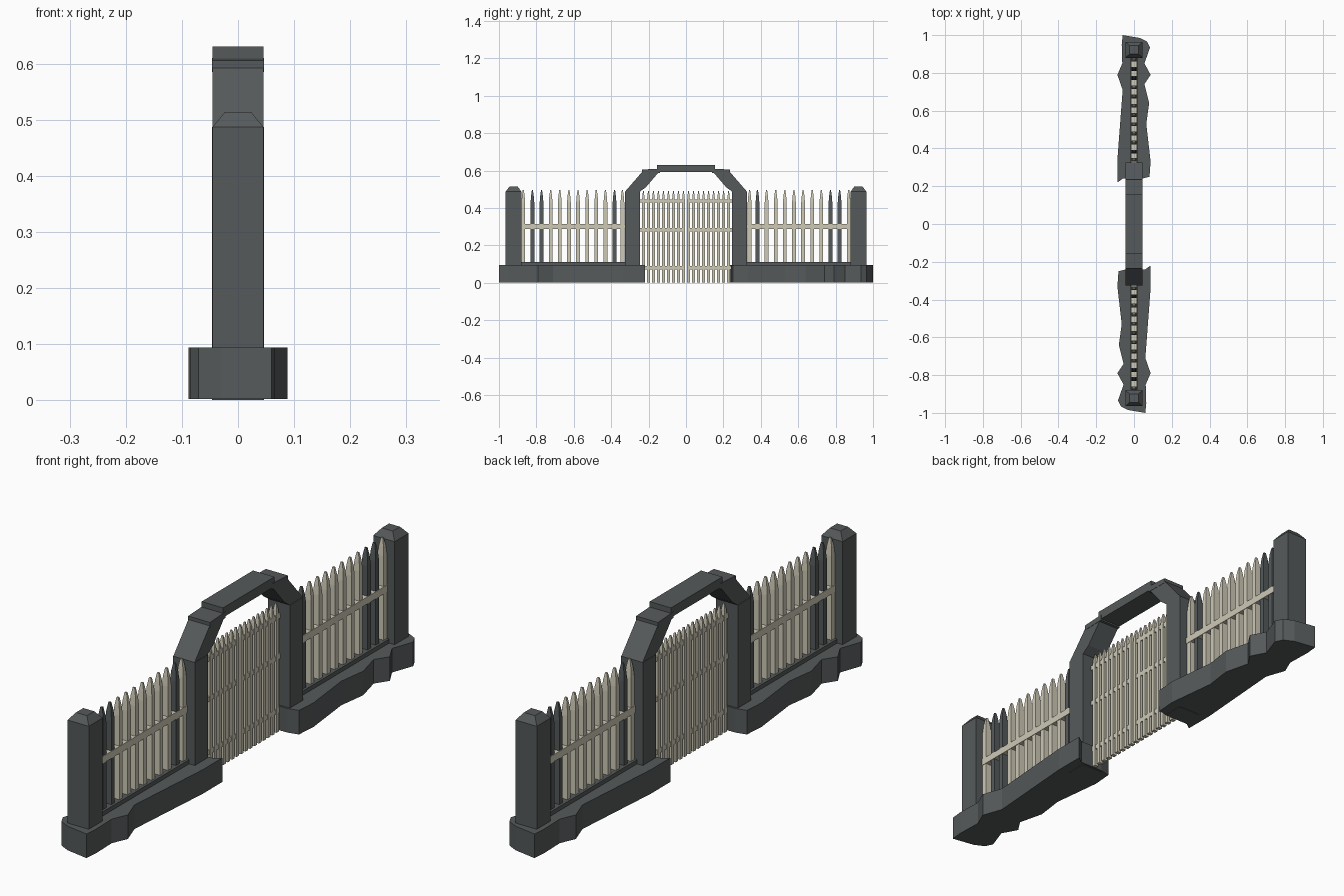
import bpy, bmesh

if "Cube" in bpy.data.objects:
    bpy.data.objects.remove(bpy.data.objects["Cube"])


def material(name, rgb):
    m = bpy.data.materials.new(name)
    m.diffuse_color = (*rgb, 1)
    m.use_nodes = True
    m.node_tree.nodes["Principled BSDF"].inputs["Base Color"].default_value = m.diffuse_color
    return m


STONE = material("dark stone", (0.092, 0.102, 0.105))
BONE = material("pale wood", (0.62, 0.585, 0.47))


def finish(bm, name, mat):
    bmesh.ops.recalc_face_normals(bm, faces=bm.faces)
    me = bpy.data.meshes.new(name)
    bm.to_mesh(me)
    bm.free()
    me.materials.append(mat)
    ob = bpy.data.objects.new(name, me)
    bpy.context.collection.objects.link(ob)
    return ob


def loft(bm, rings):
    """Join vertex rings of equal count and cap both ends."""
    vs = [[bm.verts.new(p) for p in r] for r in rings]
    n = len(vs[0])
    for a, b in zip(vs, vs[1:]):
        for i in range(n):
            j = (i + 1) % n
            bm.faces.new((a[i], a[j], b[j], b[i]))
    bm.faces.new(vs[0])
    bm.faces.new(vs[-1])


def column(bm, y, levels):
    """Square section column: levels are (z, half x, half y)."""
    loft(bm, [[(-hx, y - hy, z), (hx, y - hy, z), (hx, y + hy, z), (-hx, y + hy, z)]
              for z, hx, hy in levels])


def box(bm, hx, y0, y1, z0, z1):
    column(bm, (y0 + y1) / 2, [(z0, hx, abs(y1 - y0) / 2), (z1, hx, abs(y1 - y0) / 2)])


def prism(bm, pts, hx):
    """Side profile in (y, z) extruded across x."""
    loft(bm, [[(x, y, z) for y, z in pts] for x in (-hx, hx)])


# irregular stone base outline, seen from above
OUTLINE = [(-0.06, 1.0), (0.03, 0.985), (0.07, 0.965), (0.085, 0.935), (0.055, 0.85),
           (0.088, 0.79), (0.055, 0.74), (0.08, 0.64), (0.065, 0.53), (0.088, 0.33),
           (0.082, 0.25), (0.04, 0.24), (-0.06, 0.24), (-0.088, 0.22), (-0.088, 0.34),
           (-0.06, 0.71), (-0.088, 0.79), (-0.062, 0.85), (-0.065, 0.95)]

for s, side in ((1, "back"), (-1, "front")):
    # stone base, turned half round for the other side
    bm = bmesh.new()
    loft(bm, [[(x * s, y * s, z) for x, y in OUTLINE] for z in (0.002, 0.094)])
    finish(bm, side + "_base", STONE)

    # low sill under the pickets
    bm = bmesh.new()
    box(bm, 0.022, s * 0.32, s * 0.89, 0.09, 0.11)
    finish(bm, side + "_sill", STONE)

    # end post with tapered cap
    bm = bmesh.new()
    column(bm, s * 0.922, [(0.09, 0.045, 0.042), (0.487, 0.045, 0.042), (0.514, 0.023, 0.022)])
    finish(bm, side + "_end_post", STONE)

    # gate pillar
    bm = bmesh.new()
    prism(bm, [(s * 0.247, 0.0), (s * 0.326, 0.0), (s * 0.326, 0.487), (s * 0.247, 0.487)], 0.046)
    finish(bm, side + "_gate_pillar", STONE)

    # slanted arch stone
    bm = bmesh.new()
    prism(bm, [(s * 0.247, 0.487), (s * 0.326, 0.487), (s * 0.235, 0.592),
               (s * 0.15, 0.586), (s * 0.215, 0.51)], 0.045)
    finish(bm, side + "_arch_slant", STONE)

    # arch shoulder stone
    bm = bmesh.new()
    prism(bm, [(s * 0.235, 0.585), (s * 0.235, 0.605), (s * 0.14, 0.61), (s * 0.14, 0.587)], 0.046)
    finish(bm, side + "_arch_shoulder", STONE)

    # fence pickets, three of them dark
    pale, dark = bmesh.new(), bmesh.new()
    ys = [0.87 - 0.0488 * i for i in range(11)] + [0.34]
    for i, y in enumerate(ys):
        column(dark if i in (1, 2, 10) else pale, s * y,
               [(0.10, 0.013, 0.010), (0.43, 0.013, 0.010),
                (0.465, 0.010, 0.007), (0.495, 0.004, 0.003)])
    finish(pale, side + "_pale_pickets", BONE)
    finish(dark, side + "_dark_pickets", STONE)

    # fence rail
    bm = bmesh.new()
    box(bm, 0.015, s * 0.325, s * 0.88, 0.288, 0.315)
    finish(bm, side + "_fence_rail", BONE)

    # gate leaf pickets
    bm = bmesh.new()
    for i in range(9):
        column(bm, s * (0.0135 + 0.0268 * i),
               [(0.0, 0.009, 0.0075), (0.44, 0.009, 0.0075),
                (0.468, 0.007, 0.005), (0.49, 0.003, 0.002)])
    finish(bm, side + "_gate_pickets", BONE)

    # gate leaf rails
    bm = bmesh.new()
    for z in (0.08, 0.283, 0.437):
        box(bm, 0.007, s * 0.006, s * 0.25, z - 0.009, z + 0.009)
    finish(bm, side + "_gate_rails", BONE)

# arch keystone slab
bm = bmesh.new()
box(bm, 0.045, -0.155, 0.155, 0.593, 0.63)
finish(bm, "arch_top", STONE)
